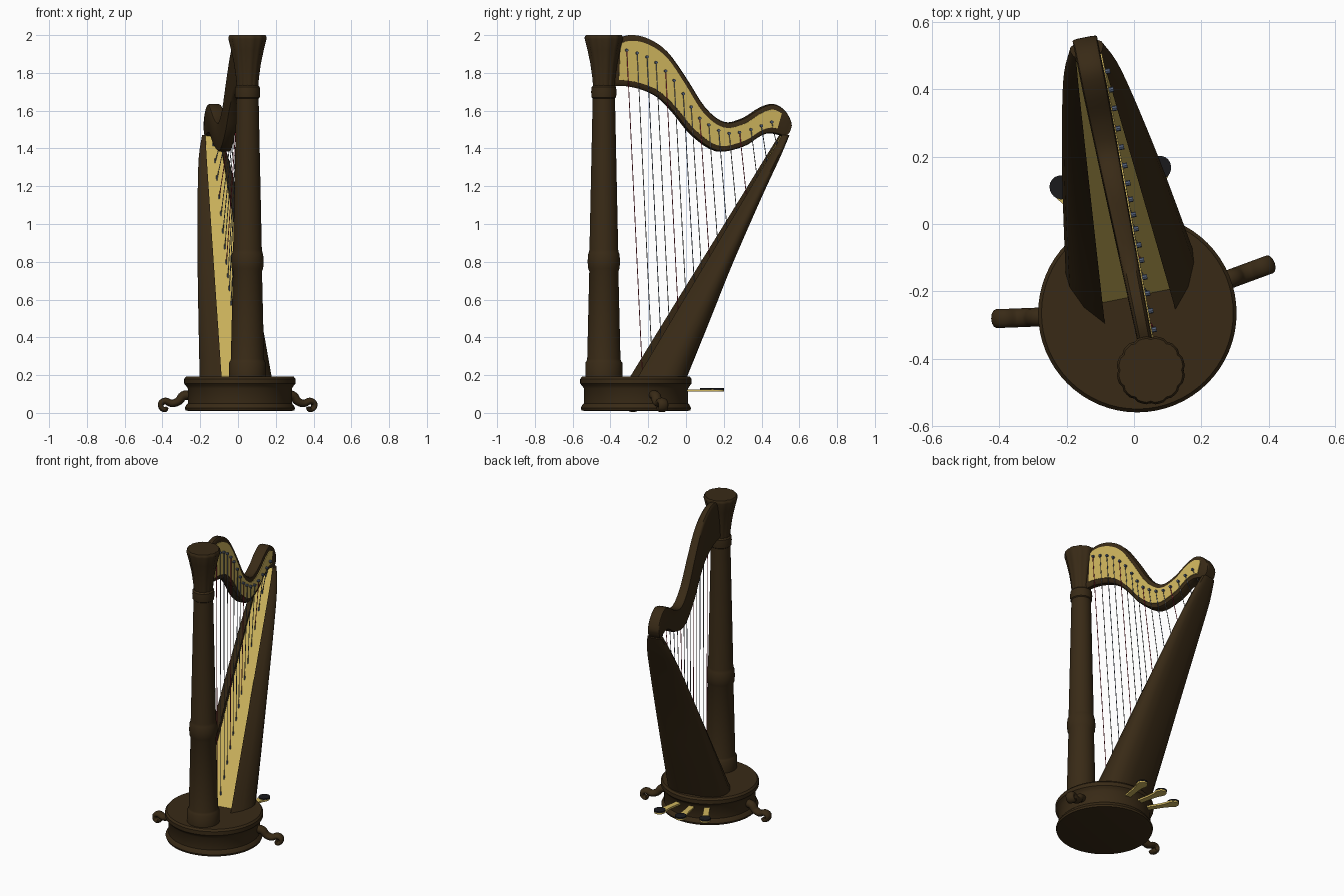
import bpy, bmesh, math
from mathutils import Vector

if "Cube" in bpy.data.objects:
    bpy.data.objects.remove(bpy.data.objects["Cube"])

def mat(name, c):
    m = bpy.data.materials.new(name)
    m.diffuse_color = (*c, 1)
    m.use_nodes = True
    m.node_tree.nodes["Principled BSDF"].inputs["Base Color"].default_value = m.diffuse_color
    return m

WOOD = mat("dark_wood", (0.04, 0.023, 0.008))
GOLD = mat("pale_gold_wood", (0.62, 0.46, 0.11))
BLACK = mat("black_pad", (0.01, 0.01, 0.012))
STEEL = mat("blue_steel", (0.09, 0.12, 0.19))
RED = mat("red_string", (0.42, 0.03, 0.06))
GREY = mat("grey_string", (0.22, 0.22, 0.22))

# the harp's vertical plane is turned slightly from the y axis
COL = Vector((0.05, -0.435, 0))
BASE = Vector((0.01, -0.265, 0))
D = Vector((-0.195, 0.981, 0))      # from column toward soundbox
W = Vector((0.981, 0.195, 0))       # sideways, to the right

def on_plane(y, z, side=0.0):
    return Vector((COL.x - 0.199 * (y - COL.y), y, z)) + W * side

def finish(bm, name, mats, smooth=35):
    bmesh.ops.recalc_face_normals(bm, faces=bm.faces[:])
    me = bpy.data.meshes.new(name)
    bm.to_mesh(me)
    bm.free()
    ob = bpy.data.objects.new(name, me)
    bpy.context.collection.objects.link(ob)
    for m in mats:
        me.materials.append(m)
    bpy.ops.object.select_all(action='DESELECT')
    ob.select_set(True)
    bpy.context.view_layer.objects.active = ob
    bpy.ops.object.shade_smooth_by_angle(angle=math.radians(smooth))
    return ob

def loft(bm, rings, rule=None):
    rv = [[bm.verts.new(p) for p in r] for r in rings]
    n = len(rv[0])
    for a, b in zip(rv, rv[1:]):
        for i in range(n):
            f = bm.faces.new((a[i], a[(i + 1) % n], b[(i + 1) % n], b[i]))
            if rule:
                f.material_index = rule(i)
    bm.faces.new(rv[0])
    bm.faces.new(rv[-1])

def lathe(name, centre, prof, m, n=40, flute=None):
    bm = bmesh.new()
    rings = []
    for r, z in prof:
        ring = []
        for i in range(n):
            a = 2 * math.pi * i / n
            k = 1 - (flute if flute and i % 4 == 0 else 0)
            ring.append(centre + Vector((r * k * math.cos(a), r * k * math.sin(a), z)))
        rings.append(ring)
    loft(bm, rings)
    return finish(bm, name, [m])

def spline(pts, steps):
    P = [Vector(p) for p in pts]
    P = [2 * P[0] - P[1]] + P + [2 * P[-1] - P[-2]]
    out = []
    for i in range(1, len(P) - 2):
        a, b, c, d = P[i - 1:i + 3]
        for s in range(steps):
            t = s / steps
            out.append(0.5 * (2 * b + (c - a) * t + (2 * a - 5 * b + 4 * c - d) * t * t
                              + (3 * b - a - 3 * c + d) * t ** 3))
    return out + [P[-2]]

# base drum
lathe("base", BASE, [(0.27, 0.01), (0.288, 0.013), (0.292, 0.025), (0.285, 0.04), (0.276, 0.05),
                     (0.276, 0.13), (0.286, 0.145), (0.295, 0.155), (0.295, 0.18), (0.285, 0.192)], WOOD, 64)

# column with rings, and fluted capital
lathe("column", COL, [(0.098, 0.19), (0.098, 0.265), (0.091, 0.275), (0.088, 0.285), (0.077, 0.75),
                      (0.083, 0.765), (0.086, 0.80), (0.083, 0.84), (0.079, 0.85), (0.076, 0.865),
                      (0.059, 1.665), (0.065, 1.67), (0.067, 1.70), (0.065, 1.725), (0.055, 1.735)], WOOD)
lathe("capital", COL, [(0.057, 1.725), (0.062, 1.78), (0.072, 1.85), (0.087, 1.92), (0.102, 1.98),
                       (0.102, 1.99), (0.096, 2.0)], WOOD, 48, 0.05)

# soundbox: z, board y, rim depth, front half width, outer half width, back depth
stations = spline([(0.19, -0.215, 0.062), (0.5, -0.04, 0.05), (0.8, 0.13, 0.037),
                   (1.15, 0.328, 0.022), (1.35, 0.442, 0.015), (1.47, 0.51, 0.01)], 3)
shape = spline([(0.107, 0.192, 0.215), (0.091, 0.168, 0.165), (0.075, 0.143, 0.115),
                (0.056, 0.107, 0.07), (0.045, 0.08, 0.05), (0.037, 0.05, 0.035)], 3)
bm = bmesh.new()
rings = []
for (z, y, rim), (fw, ow, back) in zip(stations, shape):
    mid = (fw + ow) / 2 + 0.1 * (ow - fw)
    half = [(fw, 0), (fw, -rim), (mid, -rim * 0.05), (ow * 0.98, back * 0.3), (ow, back * 0.5),
            (ow * 0.93, back * 0.72), (ow * 0.7, back * 0.9), (ow * 0.36, back * 0.98)]
    full = half + [(-w, u) for w, u in reversed(half)]
    rings.append([on_plane(y, z) + W * w + D * u for w, u in full])
last = len(rings[0]) - 1
loft(bm, rings, lambda i: 1 if i == last else 0)
finish(bm, "soundbox", [WOOD, GOLD], 40)

# curved neck: matching points of upper and lower edge (y, z)
upper = spline([(-0.40, 1.965, 0), (-0.30, 2.0, 0), (-0.2, 1.98, 0), (-0.1, 1.91, 0), (0, 1.77, 0),
                (0.10, 1.615, 0), (0.2, 1.54, 0), (0.3, 1.56, 0), (0.39, 1.615, 0), (0.46, 1.635, 0),
                (0.52, 1.60, 0), (0.554, 1.535, 0), (0.545, 1.49, 0)], 4)
lower = spline([(-0.40, 1.73, 0), (-0.32, 1.73, 0), (-0.23, 1.71, 0), (-0.15, 1.67, 0), (-0.07, 1.59, 0),
                (0.03, 1.47, 0), (0.16, 1.385, 0), (0.30, 1.41, 0), (0.38, 1.46, 0), (0.43, 1.48, 0),
                (0.48, 1.475, 0), (0.51, 1.465, 0), (0.525, 1.465, 0)], 4)
def thick(y):
    return 0.021 + 0.016 * min(1, max(0, (y + 0.4) / 0.8))
bm = bmesh.new()
rings = []
for a, b in zip(upper, lower):
    t = thick((a.x + b.x) / 2)
    sec = [(0, 0.6), (0.03, 0.9), (0.09, 1), (0.91, 1), (0.97, 0.9), (1, 0.6)]
    sec += [(s, -k) for s, k in reversed(sec)]
    rings.append([on_plane(*a.lerp(b, s).xy, t * k) for s, k in sec])
loft(bm, rings)
finish(bm, "neck", [WOOD], 40)

# gold plate on the right side of the neck
bm = bmesh.new()
rings = []
for a, b in list(zip(upper, lower))[2:40]:
    t = thick((a.x + b.x) / 2)
    h = (a - b).length
    m = min(0.2, 0.03 / h)
    rings.append([on_plane(*a.lerp(b, s).xy, t + k) for s, k in
                  ((m, -0.003), (m, 0.004), (1 - m, 0.004), (1 - m, -0.003))])
loft(bm, rings)
finish(bm, "neck_plate", [GOLD])

def rod(bm, a, b, r, n=6, mi=0):
    axis = (b - a).normalized()
    e = axis.orthogonal().normalized()
    f = axis.cross(e)
    loft(bm, [[p + e * r * math.cos(2 * math.pi * i / n) + f * r * math.sin(2 * math.pi * i / n)
               for i in range(n)] for p in (a, b)], lambda i: mi)

# strings and tuning pins
tops = [(-0.32, 1.92), (-0.265, 1.905), (-0.213, 1.885), (-0.165, 1.855), (-0.115, 1.81), (-0.07, 1.76),
        (-0.022, 1.69), (0.02, 1.62), (0.065, 1.56), (0.113, 1.525), (0.165, 1.495), (0.22, 1.48),
        (0.275, 1.485), (0.335, 1.50), (0.39, 1.52), (0.445, 1.54)]
sb, pb = bmesh.new(), bmesh.new()
for i, (y, z) in enumerate(tops):
    t = thick(y)
    rod(pb, on_plane(y, z, t - 0.005), on_plane(y, z, t + 0.018), 0.008, 8)
    yb = y + 0.09 - 0.055 * i / 15
    zb = max(0.192, 0.19 + (yb + 0.215) / 0.566)
    rod(sb, on_plane(y, z, t + 0.012), on_plane(yb, zb), 0.0022, 5, (0, 1, 2, 1)[i % 4])
    rod(pb, on_plane(yb, zb + 0.02), on_plane(yb, zb - 0.005), 0.004, 6)
finish(sb, "strings", [RED, GREY, STEEL])
finish(pb, "tuning_pins", [STEEL])

# pedals fanned out behind the base
def radial(deg):
    a = math.atan2(D.y, D.x) + math.radians(deg)
    return Vector((math.cos(a), math.sin(a), 0))

for name, deg in (("left", 20), ("middle", 0), ("right", -20)):
    d = radial(deg)
    s = d.cross(Vector((0, 0, 1)))
    outline = [(0.25, 0.018), (0.36, 0.018), (0.395, 0.022)]
    outline += [(0.435 + 0.036 * math.cos(a), 0.033 * math.sin(a))
                for a in (math.radians(120 - 20 * k) for k in range(13))]
    outline += [(u, -w) for u, w in reversed(outline[:3])]
    bm = bmesh.new()
    loft(bm, [[BASE + d * u + s * w + Vector((0, 0, z)) for u, w in outline] for z in (0.112, 0.124)])
    finish(bm, name + "_pedal", [GOLD])
    bm = bmesh.new()
    loft(bm, [[BASE + d * (0.437 + 0.036 * math.cos(k * math.pi / 10))
               + s * 0.034 * math.sin(k * math.pi / 10) + Vector((0, 0, z)) for k in range(20)]
              for z in (0.122, 0.131)])
    finish(bm, name + "_pedal_pad", [BLACK])

# scroll feet on both sides: path of (distance, z, half thickness)
path = spline([(0.26, 0.095, 0.026), (0.30, 0.09, 0.025), (0.325, 0.062, 0.022), (0.36, 0.05, 0.02),
               (0.395, 0.063, 0.018), (0.418, 0.05, 0.016), (0.415, 0.026, 0.014), (0.395, 0.017, 0.013),
               (0.385, 0.03, 0.008)], 4)
for name, deg in (("left", 81), ("right", -81)):
    d = radial(deg)
    s = d.cross(Vector((0, 0, 1)))
    bm = bmesh.new()
    rings = []
    for i, p in enumerate(path):
        q = path[min(i + 1, len(path) - 1)] - path[max(i - 1, 0)]
        tan = (d * q.x + Vector((0, 0, q.y))).normalized()
        nrm = s.cross(tan)
        rings.append([BASE + d * p.x + Vector((0, 0, p.y)) + s * 0.028 * math.cos(a)
                      + nrm * p.z * math.sin(a) for a in (k * math.pi / 6 for k in range(12))])
    loft(bm, rings)
    finish(bm, name + "_scroll_foot", [WOOD], 60)
